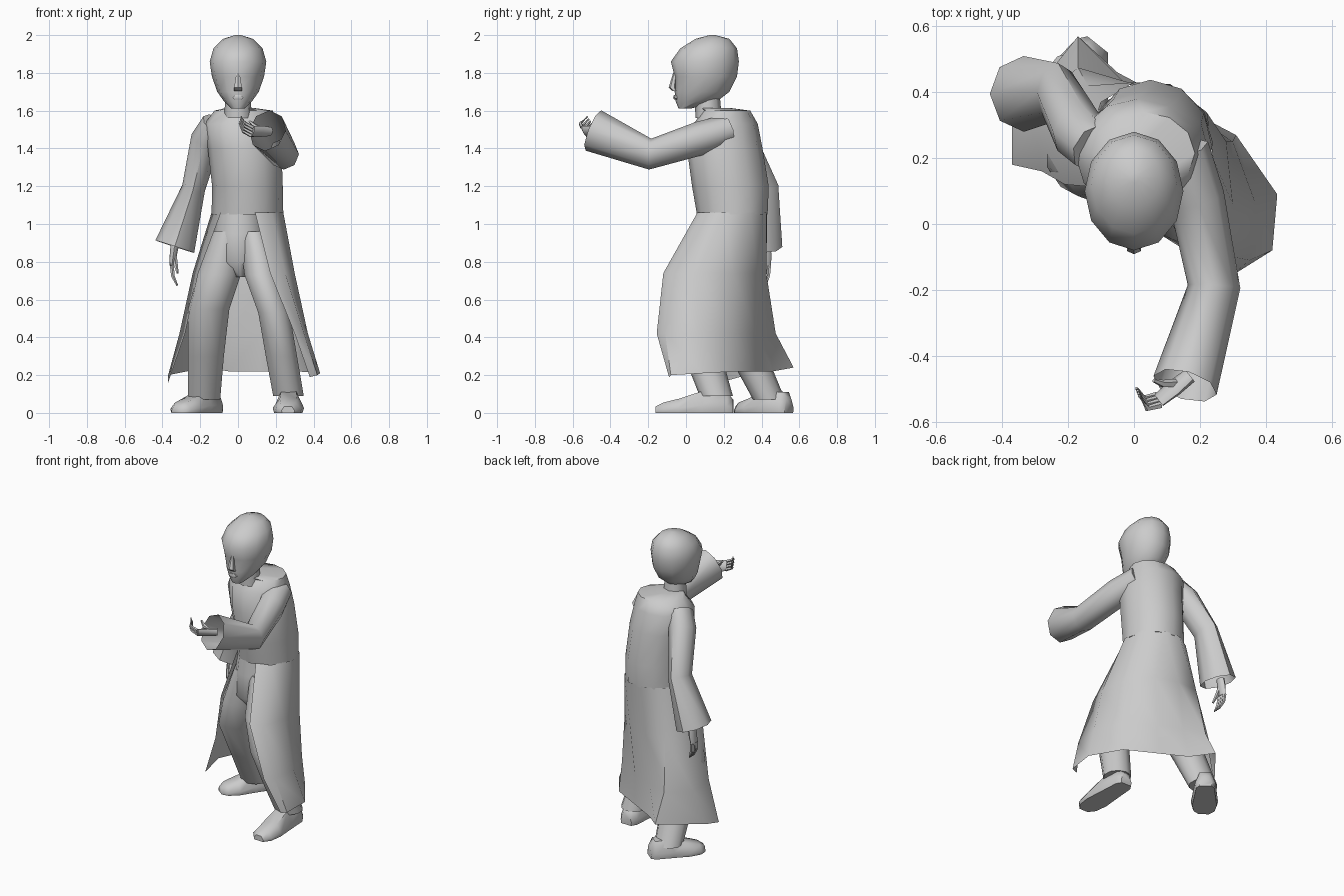
import bpy, bmesh
from math import sin, cos, tau
from mathutils import Vector as V


def loft(name, rings, closed=True, cap0=True, cap1=True, angle=0.9):
    """Skin a list of equal-length point rings."""
    bm = bmesh.new()
    rows = [[bm.verts.new(p) for p in r] for r in rings]
    n = len(rows[0])
    for a, b in zip(rows, rows[1:]):
        for i in range(n if closed else n - 1):
            j = (i + 1) % n
            bm.faces.new((a[i], a[j], b[j], b[i]))
    if closed and cap0:
        bm.faces.new(rows[0][::-1])
    if closed and cap1:
        bm.faces.new(rows[-1])
    bmesh.ops.recalc_face_normals(bm, faces=bm.faces)
    me = bpy.data.meshes.new(name)
    bm.to_mesh(me)
    bm.free()
    ob = bpy.data.objects.new(name, me)
    bpy.context.collection.objects.link(ob)
    bpy.ops.object.select_all(action='DESELECT')
    ob.select_set(True)
    bpy.context.view_layer.objects.active = ob
    bpy.ops.object.shade_smooth_by_angle(angle=angle)
    return ob


def stack(name, levels, n=12, **kw):
    """Horizontal ellipses: (x, y, z, rx, ry)."""
    return loft(name, [[(x + rx * sin(tau * i / n), y - ry * cos(tau * i / n), z)
                        for i in range(n)] for x, y, z, rx, ry in levels], **kw)


def tube(name, path, ref, n=8, **kw):
    """Ellipses across a path: (x, y, z, ra, rb)."""
    pts = [V(p[:3]) for p in path]
    rings = []
    for k, p in enumerate(path):
        t = (pts[min(k + 1, len(pts) - 1)] - pts[max(k - 1, 0)]).normalized()
        u = t.cross(V(ref)).normalized()
        v = u.cross(t)
        rings.append([pts[k] + u * p[3] * cos(tau * i / n) + v * p[4] * sin(tau * i / n)
                      for i in range(n)])
    return loft(name, rings, **kw)


# head and neck
stack("head", [(0, -.005, 1.612, .035, .035), (0, .055, 1.65, .075, .11),
               (0, .085, 1.70, .11, .145), (0, .105, 1.78, .138, .165),
               (0, .10, 1.86, .15, .18), (0, .12, 1.93, .13, .15),
               (0, .14, 1.98, .08, .09), (0, .14, 2.0, .015, .015)])
stack("neck", [(0, .12, 1.56, .075, .07), (0, .11, 1.72, .062, .065)], n=8)
stack("nose", [(0, -.06, 1.705, .026, .012), (0, -.072, 1.722, .024, .02),
               (0, -.058, 1.80, .01, .01)], n=6)
stack("lips", [(0, -.052, 1.658, .02, .01), (0, -.052, 1.668, .033, .016),
               (0, -.052, 1.682, .02, .012)], n=6)

# torso with flat raised collar
stack("coat_body", [(.05, .245, 1.05, .19, .187), (.05, .235, 1.2, .187, .203),
                    (.035, .205, 1.4, .195, .20), (.012, .21, 1.53, .19, .17),
                    (.03, .215, 1.60, .155, .125), (.01, .15, 1.615, .07, .08)])

# open coat skirt, each row from left front edge round the back
waist = [(.09, .06), (.18, .09), (.24, .2), (.22, .34), (.11, .425),
         (0, .43), (-.1, .37), (-.14, .25), (-.09, .11)]
hip = [(.17, -.12), (.25, -.09), (.30, .06), (.28, .25), (.15, .38),
       (0, .425), (-.14, .42), (-.24, .29), (-.21, .12)]
knee = [(.30, -.155), (.35, -.11), (.37, .06), (.30, .25), (.12, .37),
        (-.03, .43), (-.17, .475), (-.31, .36), (-.28, .16)]
hem = [(.38, -.09), (.42, -.08), (.435, .09), (.31, .27), (.12, .37),
       (-.05, .46), (-.17, .57), (-.37, .32), (-.37, .18)]
hem_z = [.19, .2, .21, .22, .22, .22, .24, .2, .16]
loft("coat_skirt", [[(x, y, 1.06) for x, y in waist], [(x, y, .74) for x, y in hip],
                    [(x, y, .42) for x, y in knee],
                    [(x, y, z) for (x, y), z in zip(hem, hem_z)]], closed=False)

# trousers
stack("pelvis", [(.01, .2, 1.08, .115, .13), (.01, .2, .95, .14, .14),
                 (.01, .18, .8, .13, .13), (.015, .18, .72, .05, .07)])
stack("left_trouser_leg", [(.08, .18, .96, .08, .12), (.125, .08, .73, .095, .13),
                           (.19, .02, .53, .087, .11), (.23, .09, .3, .087, .1),
                           (.267, .16, .09, .085, .088)], n=10)
stack("right_trouser_leg", [(-.05, .2, .96, .085, .12), (-.1, .19, .73, .12, .13),
                            (-.155, .21, .55, .115, .12), (-.17, .33, .3, .1, .1),
                            (-.18, .44, .07, .09, .085)], n=10)


def foot(name, heel, toe):
    h, t = V((*heel, 0)), V((*toe, 0))
    side = (t - h).normalized().cross(V((0, 0, 1)))
    rings = []
    for s, w, z in [(0, .04, .07), (.08, .062, .11), (.4, .072, .115),
                    (.7, .083, .075), (.9, .07, .055), (1, .035, .035)]:
        c = h.lerp(t, s)
        rings.append([c + side * w * a + V((0, 0, z * b)) for a, b in
                      [(-.9, 0), (.9, 0), (1, .35), (.55, 1), (-.55, 1), (-1, .35)]])
    loft(name, rings)


foot("left_shoe", (.27, .25), (.265, -.16))
foot("right_shoe", (-.11, .545), (-.325, .275))

# wide open sleeves
tube("left_sleeve", [(.14, .22, 1.50, .09, .08), (.19, .08, 1.455, .085, .09),
                     (.243, -.19, 1.37, .08, .082), (.155, -.49, 1.495, .1, .115)],
     (0, 0, 1), cap1=False)
tube("right_sleeve", [(-.12, .23, 1.53, .075, .08), (-.17, .28, 1.45, .08, .09),
                      (-.235, .40, 1.19, .062, .09), (-.335, .395, .88, .108, .115)],
     (0, 1, 0), cap1=False)


def hand(name, wrist, knuckle, bend, tip, side, thumb):
    """Flat palm, four bent fingers spread along side, and a thumb."""
    w, k, b, t, s = V(wrist), V(knuckle), V(bend), V(tip), V(side)
    ref = (k - w).cross(s)
    m = w.lerp(k, .5)
    tube(name + "_palm", [(*w, .026, .022), (*m, .036, .019), (*k, .034, .014)], ref)
    for i in range(4):
        o = s * (i - 1.5) * .018
        tube(f"{name}_finger_{i + 1}", [(*(k + o), .01, .011), (*(b + o), .009, .01),
                                        (*(t + o * .8), .005, .005)], ref, n=5)
    tube(name + "_thumb", [(*w.lerp(k, .3), .014, .013), (*m.lerp(V(thumb), .55), .012, .012),
                           (*V(thumb), .006, .006)], ref, n=5)


hand("left_hand", (.17, -.46, 1.49), (.075, -.535, 1.49), (.035, -.545, 1.51),
     (.012, -.51, 1.55), (.2, -.55, .8), (.06, -.475, 1.545))
hand("right_hand", (-.335, .42, .89), (-.35, .415, .78), (-.345, .41, .725),
     (-.322, .40, .675), (0, 1, 0), (-.32, .365, .74))
